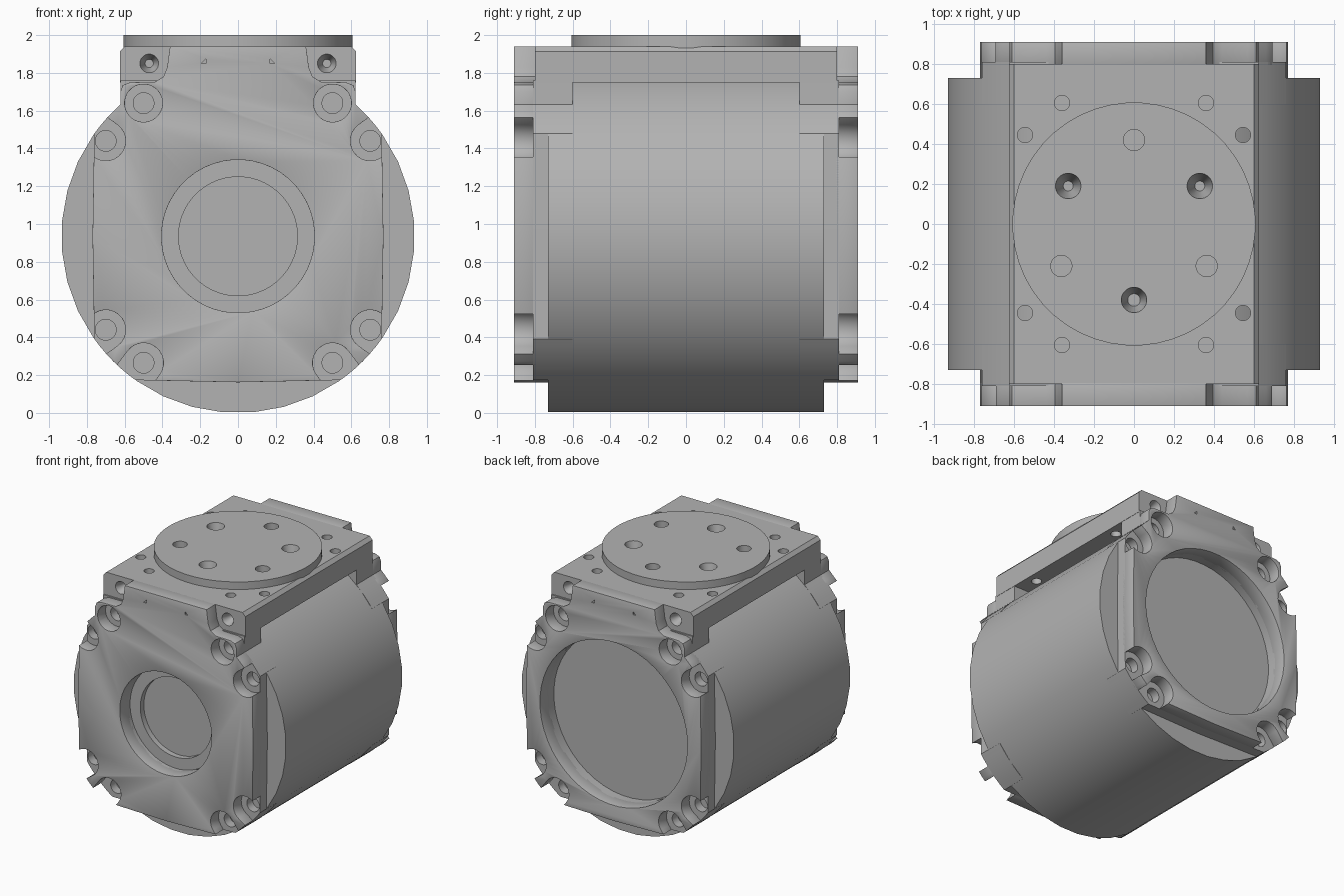
import bpy, bmesh
from math import sin, cos, radians, atan2, pi
from mathutils import Matrix, Vector

if "Cube" in bpy.data.objects:
    bpy.data.objects.remove(bpy.data.objects["Cube"])

AXIS_Z = 0.935      # height of the barrel axis
R = 0.935           # barrel radius

metal = bpy.data.materials.new("grey_metal")
metal.use_nodes = True
GREY = (0.45, 0.45, 0.45, 1)
metal.diffuse_color = GREY
metal.node_tree.nodes["Principled BSDF"].inputs["Base Color"].default_value = GREY


def finish(name, bm):
    bmesh.ops.recalc_face_normals(bm, faces=bm.faces)
    mesh = bpy.data.meshes.new(name)
    bm.to_mesh(mesh)
    bm.free()
    mesh.materials.append(metal)
    obj = bpy.data.objects.new(name, mesh)
    bpy.context.collection.objects.link(obj)
    return obj


def prism(name, pts, y0, y1):
    """Extrude an x-z outline along y."""
    bm = bmesh.new()
    face = bm.faces.new([bm.verts.new((x, y0, z)) for x, z in pts])
    new = bmesh.ops.extrude_face_region(bm, geom=[face])["geom"]
    bmesh.ops.translate(bm, vec=(0, y1 - y0, 0),
                        verts=[v for v in new if isinstance(v, bmesh.types.BMVert)])
    return finish(name, bm)


def round_part(name, start, end, r0, r1=None, sides=32):
    """Cylinder or cone between two points."""
    a, b = Vector(start), Vector(end)
    turn = (b - a).to_track_quat('Z', 'Y').to_matrix().to_4x4()
    bm = bmesh.new()
    bmesh.ops.create_cone(bm, cap_ends=True, segments=sides, radius1=r0,
                          radius2=r0 if r1 is None else r1, depth=(b - a).length,
                          matrix=Matrix.Translation((a + b) / 2) @ turn @ Matrix.Rotation(pi / sides, 4, 'Z'))
    return finish(name, bm)


def activate(obj):
    bpy.ops.object.select_all(action='DESELECT')
    obj.select_set(True)
    bpy.context.view_layer.objects.active = obj


def cut(obj, cutters):
    activate(obj)
    for c in cutters:
        mod = obj.modifiers.new("cut", 'BOOLEAN')
        mod.operation, mod.solver, mod.object = 'DIFFERENCE', 'EXACT', c
        bpy.ops.object.modifier_apply(modifier=mod.name)
        bpy.data.objects.remove(c)


def bevel(obj, width):
    activate(obj)
    mod = obj.modifiers.new("bevel", 'BEVEL')
    mod.width, mod.segments, mod.angle_limit = width, 2, radians(50)
    bpy.ops.object.modifier_apply(modifier=mod.name)


def smooth(obj):
    activate(obj)
    bpy.ops.object.shade_smooth_by_angle(angle=radians(30))


def mirrored(half):
    return half + [(-x, z) for x, z in reversed(half) if x]


def arc(a0, a1, n=4):
    angles = [radians(a0 + (a1 - a0) * i / n) for i in range(n + 1)]
    return [(R * cos(a), AXIS_Z + R * sin(a)) for a in angles]


# Shared lower outline of the end covers
lower = arc(48.2, 35.5) + [(0.77, AXIS_Z)] + arc(-35.5, -54.5, 6) + [(0, 0.162)]
flange_outline = mirrored([(0.623, 1.76)] + lower)
cover_outline = mirrored([(0.36, 1.94), (0.375, 1.83), (0.395, 1.78), (0.44, 1.752),
                          (0.57, 1.75), (0.61, 1.735), (0.623, 1.70)] + lower)
BOLTS = [(0.5, 1.64), (0.7, 1.44), (0.7, 0.44), (0.5, 0.265)]


def pocket(x, z, y0, y1, r=0.105):
    """Slot with a round inner end, open away from the barrel axis."""
    a = atan2(z - AXIS_Z, x)
    pts = [(r * cos(a + pi / 2 + pi * i / 12), r * sin(a + pi / 2 + pi * i / 12))
           for i in range(13)]
    out = (0.3 * cos(a), 0.3 * sin(a))
    pts += [(pts[-1][0] + out[0], pts[-1][1] + out[1]), (pts[0][0] + out[0], pts[0][1] + out[1])]
    return prism("cutter", [(x + u, z + v) for u, v in pts], y0, y1)


def end_cover(side, label, bores):
    """Bolted cover with pockets; bores are (radius, depth) from the outer face."""
    outer = side * 0.91

    def bore_cutters():
        return [round_part("cutter", (0, side, AXIS_Z), (0, outer - side * d, AXIS_Z), r, sides=48)
                for r, d in bores]

    flange = prism(label + "_flange", flange_outline, side * 0.6, side * 0.81)
    holes = [round_part("cutter", (s * x, side, z), (s * x, side * 0.74, z), 0.055, sides=24)
             for x, z in BOLTS for s in (-1, 1)]
    cut(flange, holes + bore_cutters())
    smooth(flange)

    cover = prism(label + "_cover", cover_outline, side * 0.795, outer)
    cutters = bore_cutters()
    for s in (-1, 1):
        x, z = BOLTS[0]
        cutters.append(round_part("cutter", (s * x, side * 0.7, z), (s * x, side, z), 0.1))
        cutters += [pocket(s * x, z, side * 0.7, side) for x, z in BOLTS[1:]]
    cut(cover, cutters)
    bevel(cover, 0.012)
    marks = [prism("cutter", [(s * 0.17, 1.875), (s * 0.17, 1.85), (s * 0.195, 1.85)],
                   side * 0.9, side) for s in (-1, 1)]
    cut(cover, marks)
    smooth(cover)


end_cover(-1, "front", [(0.405, 0.13), (0.315, 0.175)])
end_cover(1, "back", [(0.65, 0.175)])

# Barrel
barrel = round_part("barrel", (0, -0.73, AXIS_Z), (0, 0.73, AXIS_Z), R, sides=36)
smooth(barrel)


def top_hole(x, y, r, bottom, tip=None):
    return round_part("cutter", (x, y, bottom), (x, y, 2.1), r if tip is None else tip, r, sides=24)


def flange_holes():
    """Alternating plain and tapered holes around the output disc."""
    out = []
    for i in range(3):
        a = radians(90 + 120 * i)
        out.append(top_hole(0.42 * cos(a), 0.42 * sin(a), 0.053, 1.84))
        b = a + radians(60)
        out.append(round_part("cutter", (0.38 * cos(b), 0.38 * sin(b), 1.84),
                              (0.38 * cos(b), 0.38 * sin(b), 2.0), 0.025, 0.064, sides=24))
    return out


# Mounting block on top, overhanging the barrel at both sides
block = prism("mounting_block", mirrored([(0.6, 1.94), (0.625, 1.913), (0.625, 1.75)]), -0.8, 0.8)
cutters = flange_holes()
for s in (-1, 1):
    for t in (-1, 1):
        cutters.append(top_hole(s * 0.36, t * 0.605, 0.038, 1.84))
        cutters.append(top_hole(s * 0.545, t * 0.445, 0.038, 1.6))
        cutters.append(round_part("cutter", (s * 0.47, t * 0.801, 1.85),
                                  (s * 0.47, t * 0.72, 1.85), 0.05, 0.022, sides=24))
cut(block, cutters)
smooth(block)

# Output disc
disc = round_part("output_disc", (0, 0, 1.93), (0, 0, 2.0), 0.608, sides=48)
cut(disc, flange_holes())
smooth(disc)
